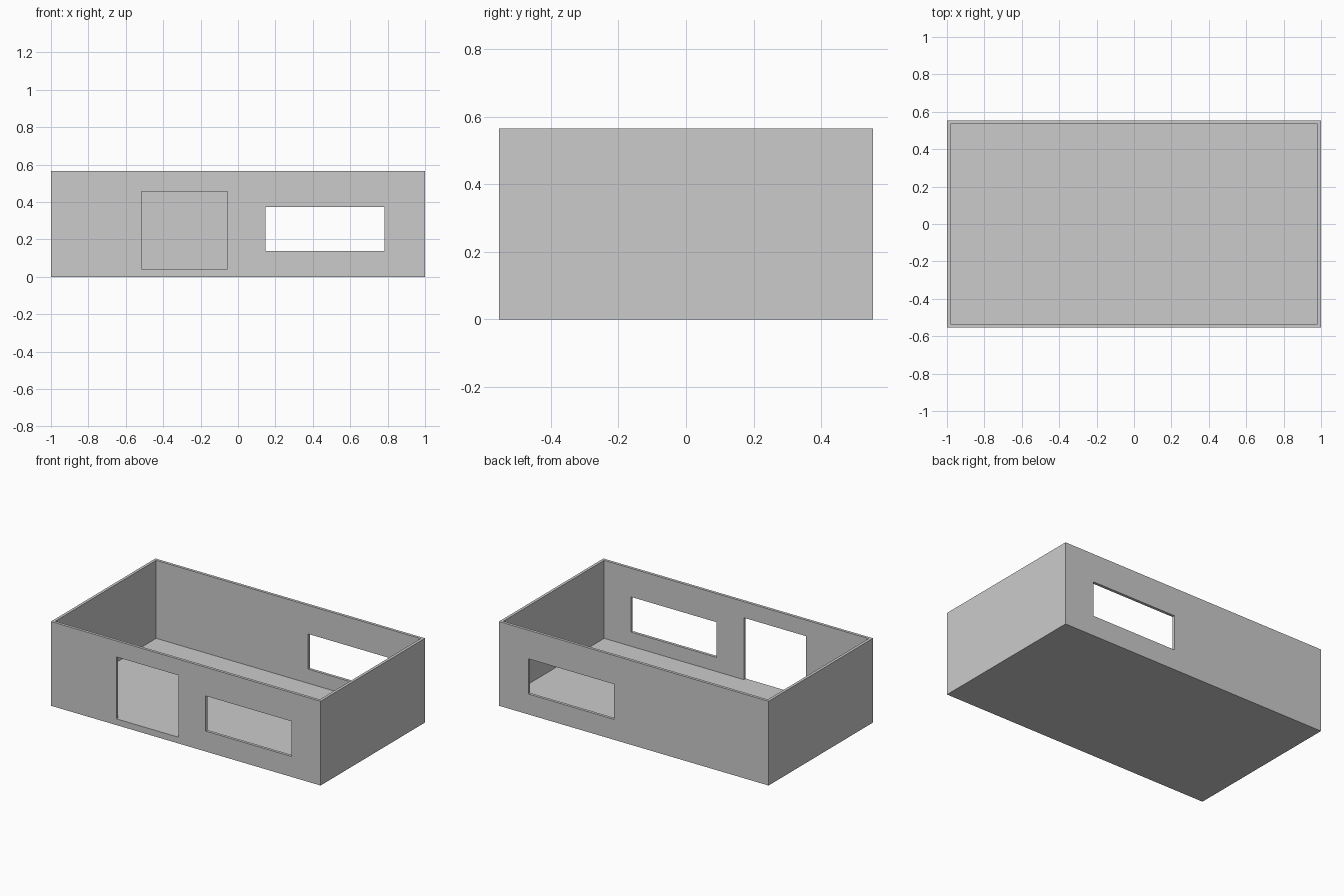
import bpy

if "Cube" in bpy.data.objects:
    bpy.data.objects.remove(bpy.data.objects["Cube"])

W, D, H = 2.0, 1.106, 0.565      # outer size
T, FLOOR = 0.019, 0.042          # wall and floor thickness
DOOR = (-0.516, -0.056, FLOOR, 0.457)
WINDOW = (0.147, 0.783, 0.137, 0.373)

grey = bpy.data.materials.new("wall_grey")
grey.diffuse_color = (0.6, 0.6, 0.6, 1)
grey.use_nodes = True
grey.node_tree.nodes["Principled BSDF"].inputs["Base Color"].default_value = grey.diffuse_color


def box(name, x0, x1, y0, y1, z0, z1):
    bpy.ops.mesh.primitive_cube_add(
        size=1, location=((x0 + x1) / 2, (y0 + y1) / 2, (z0 + z1) / 2))
    ob = bpy.context.object
    ob.name = name
    ob.scale = (x1 - x0, y1 - y0, z1 - z0)
    bpy.ops.object.transform_apply(location=True, rotation=False, scale=True)
    ob.data.materials.append(grey)
    return ob


def cut(target, cutter):
    mod = target.modifiers.new(cutter.name, 'BOOLEAN')
    mod.operation = 'DIFFERENCE'
    mod.solver = 'EXACT'
    mod.object = cutter
    cutter.hide_render = True
    cutter.hide_set(True)


# Open-topped shell: floor and four walls
shell = box("room_shell", -W / 2, W / 2, -D / 2, D / 2, 0, H)

# Interior, joined with the doorway so the threshold is flush with the floor
cut(shell, box("interior_cutter", -W / 2 + T, W / 2 - T,
               -D / 2 + T, D / 2 - T, FLOOR, H + 0.1))

# Doorway in the front wall
x0, x1, z0, z1 = DOOR
cut(shell, box("door_cutter", x0, x1, -D / 2 - 0.1, -D / 2 + 0.1, z0, z1))

# Matching windows in the front and back walls
x0, x1, z0, z1 = WINDOW
cut(shell, box("window_cutter", x0, x1, -D / 2 - 0.1, D / 2 + 0.1, z0, z1))

# Apply the cuts and remove the helpers
bpy.ops.object.select_all(action='DESELECT')
bpy.context.view_layer.objects.active = shell
shell.select_set(True)
for mod in list(shell.modifiers):
    helper = mod.object
    bpy.ops.object.modifier_apply(modifier=mod.name)
    bpy.data.objects.remove(helper)
